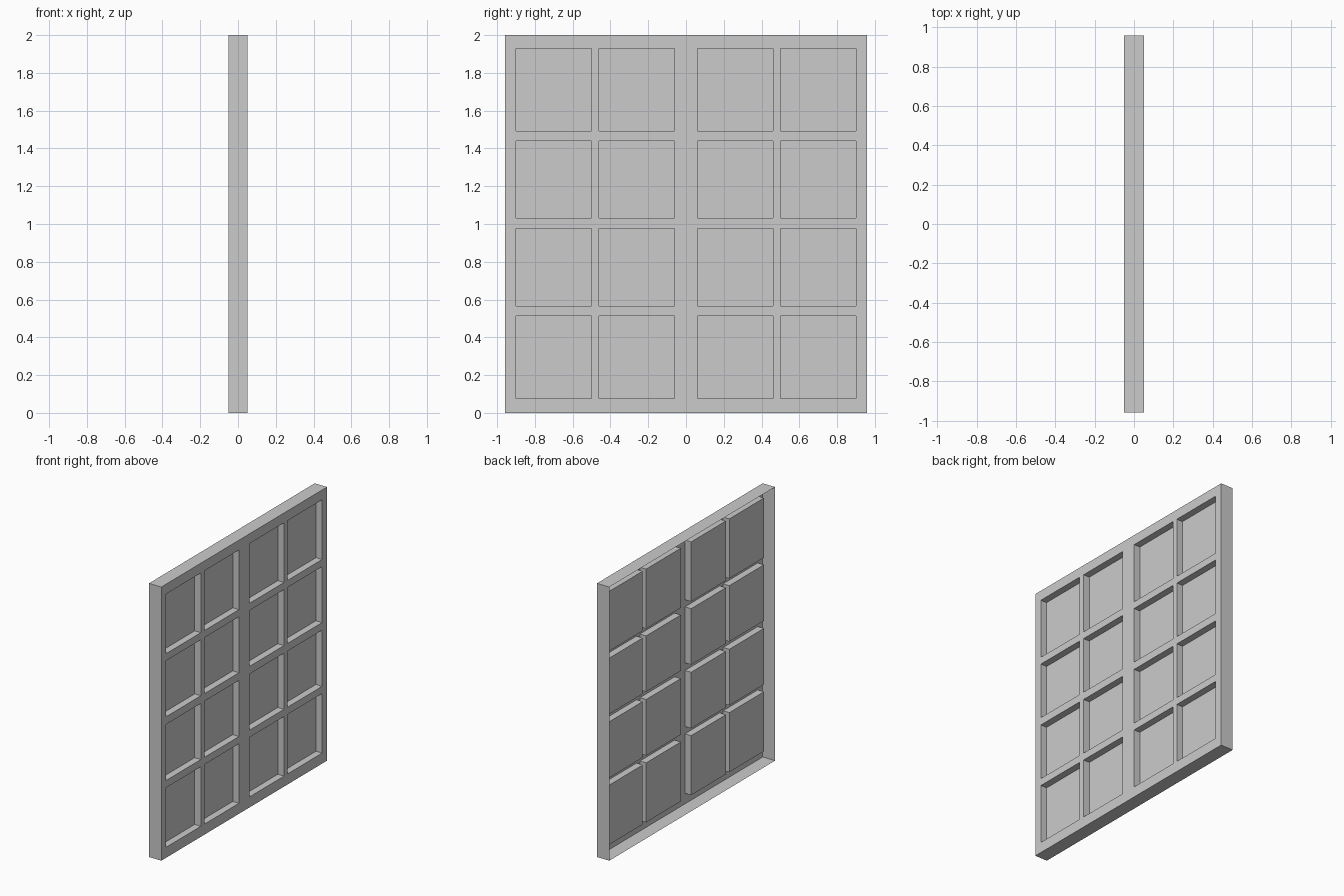
import bpy
import bmesh

cube = bpy.data.objects.get("Cube")
if cube:
    bpy.data.objects.remove(cube, do_unlink=True)

FRONT, FLOOR, REAR = 0.05, 0.0, -0.05

# Bar edges across the width (mirrored) and up the height
half = [0.06, 0.46, 0.50, 0.90, 0.957]
ys = [-y for y in reversed(half)] + half
zs = [0, 0.077, 0.512, 0.565, 0.975, 1.031, 1.440, 1.492, 1.928, 2.0]

grey = bpy.data.materials.new("plain grey")
grey.use_nodes = True
colour = (0.6, 0.6, 0.6, 1)
grey.diffuse_color = colour
grey.node_tree.nodes["Principled BSDF"].inputs["Base Color"].default_value = colour

# Face sheet of the lattice
bm = bmesh.new()
grid = [[bm.verts.new((FRONT, y, z)) for z in zs] for y in ys]
pockets = []
for i in range(len(ys) - 1):
    for j in range(len(zs) - 1):
        face = bm.faces.new((grid[i][j], grid[i + 1][j],
                             grid[i + 1][j + 1], grid[i][j + 1]))
        # Panes sit between the bars; the centre column is a wide bar
        if i in (1, 3, 5, 7) and j % 2:
            pockets.append(face)

# Outer rim, open at the rear
rim_edges = [e for e in bm.edges if e.is_boundary]
rim = bmesh.ops.extrude_edge_only(bm, edges=rim_edges)
for v in rim["geom"]:
    if isinstance(v, bmesh.types.BMVert):
        v.co.x = REAR

# Sunken panes with their side walls
sunk = bmesh.ops.extrude_discrete_faces(bm, faces=pockets)
for face in sunk["faces"]:
    for v in face.verts:
        v.co.x = FLOOR

mesh = bpy.data.meshes.new("lattice_panel")
bm.to_mesh(mesh)
bm.free()
mesh.materials.append(grey)
panel = bpy.data.objects.new("lattice_panel", mesh)
bpy.context.collection.objects.link(panel)
